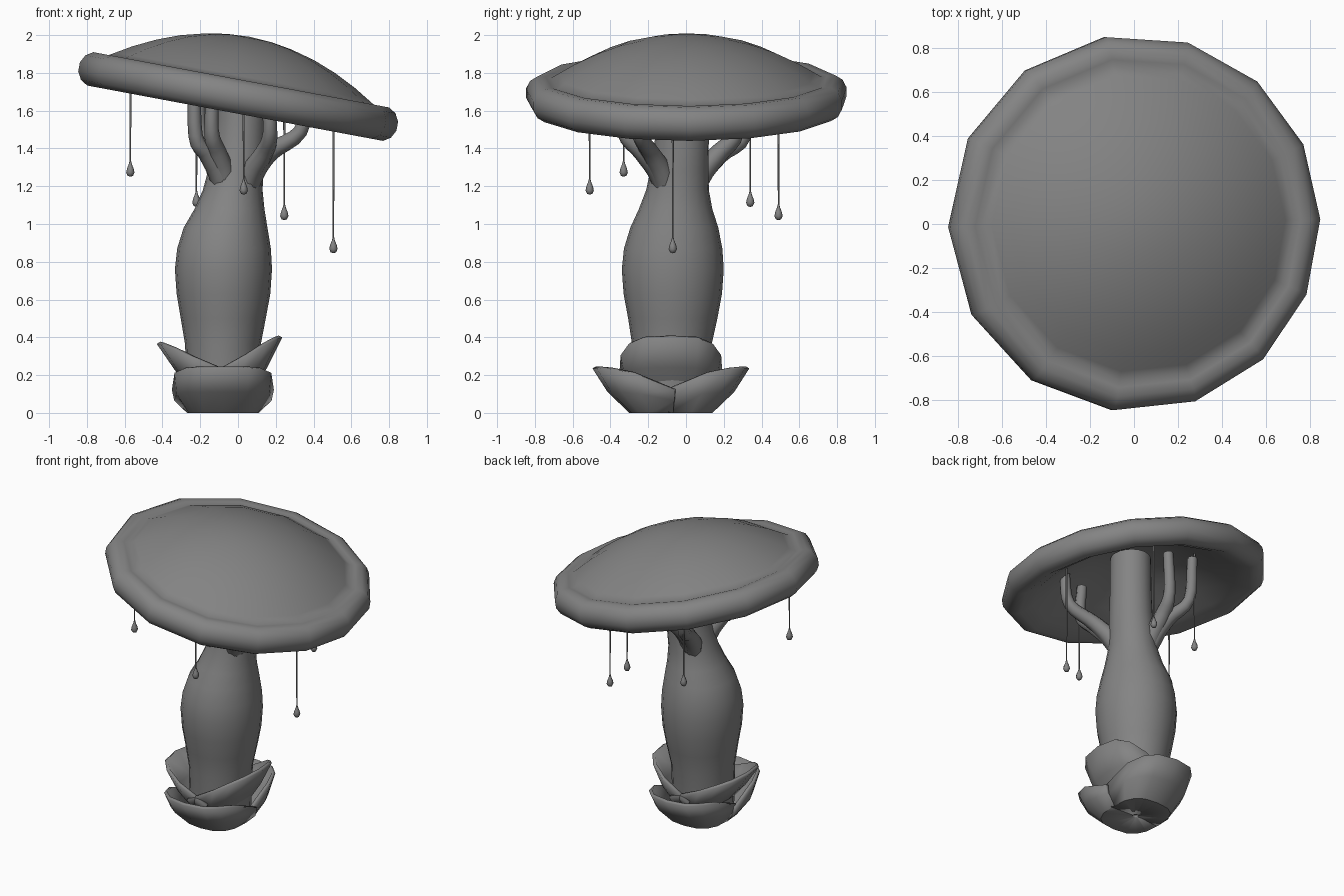
import bpy, math
from mathutils import Vector, Matrix

if "Cube" in bpy.data.objects:
    bpy.data.objects.remove(bpy.data.objects["Cube"])

GREY = bpy.data.materials.new("dark_grey")
GREY.diffuse_color = (.23, .23, .23, 1)
GREY.use_nodes = True
GREY.node_tree.nodes["Principled BSDF"].inputs["Base Color"].default_value = GREY.diffuse_color


def make(name, verts, faces, angle=60):
    me = bpy.data.meshes.new(name)
    me.from_pydata(verts, [], faces)
    me.validate()
    me.materials.append(GREY)
    ob = bpy.data.objects.new(name, me)
    bpy.context.collection.objects.link(ob)
    bpy.ops.object.select_all(action='DESELECT')
    ob.select_set(True)
    bpy.context.view_layer.objects.active = ob
    bpy.ops.object.mode_set(mode='EDIT')
    bpy.ops.mesh.select_all(action='SELECT')
    bpy.ops.mesh.remove_doubles(threshold=0.0005)
    bpy.ops.mesh.normals_make_consistent(inside=False)
    bpy.ops.object.mode_set(mode='OBJECT')
    bpy.ops.object.shade_smooth_by_angle(angle=math.radians(angle))
    return ob


def skin(rings):
    """Bridge equal rings of points into quads."""
    n, m = len(rings[0]), len(rings)
    faces = [(i * n + j, i * n + (j + 1) % n, (i + 1) * n + (j + 1) % n, (i + 1) * n + j)
             for i in range(m - 1) for j in range(n)]
    return [p for r in rings for p in r], faces


def lathe(name, profile, angles, y_scale=1.0, smooth=60):
    """profile rows: radius, height, optional axis x and y."""
    rings = []
    for r, z, *c in profile:
        cx, cy = c or (0, 0)
        r = max(r, 0.0001)
        rings.append([(cx + r * math.cos(a), cy + r * y_scale * math.sin(a), z)
                      for a in angles])
    return make(name, *skin(rings), smooth)


def even(n):
    return [math.tau * k / n for k in range(n)]


def tube(name, pts, radii, sides=8, steps=4):
    """Smooth tapered tube through points (Catmull-Rom)."""
    P = [Vector(p) for p in pts]
    P = [2 * P[0] - P[1]] + P + [2 * P[-1] - P[-2]]
    path = []
    for i in range(1, len(P) - 2):
        a, b, c, d = P[i - 1:i + 3]
        for s in range(steps):
            t = s / steps
            q = 0.5 * (2 * b + (c - a) * t + (2 * a - 5 * b + 4 * c - d) * t * t
                       + (3 * b - a - 3 * c + d) * t ** 3)
            path.append((q, radii[i - 1] * (1 - t) + radii[i] * t))
    path.append((P[-2], radii[-1]))
    rings = []
    for i, (q, r) in enumerate(path):
        tan = path[min(i + 1, len(path) - 1)][0] - path[max(i - 1, 0)][0]
        rot = Vector((0, 0, 1)).rotation_difference(tan)
        rings.append([q + rot @ Vector((r * math.cos(a), r * math.sin(a), 0))
                      for a in even(sides)])
    v, f = skin(rings)
    n = len(v)
    f += [tuple(range(sides)), tuple(range(n - sides, n))]
    return make(name, v, f)


# Tilted hollow cap with rolled rim, 14 slightly uneven sides
TILT = math.radians(10.6)
cap_angles = [a + math.radians(1.2 - 5 * math.sin(a)) for a in even(14)]
rim = [(.775 + .085 * math.cos(math.radians(a)), .005 + .093 * math.sin(math.radians(a)))
       for a in range(105, -106, -30)]
cap = lathe("cap", [
    (0, .327), (.12, .32), (.23, .302), (.36, .268), (.48, .222), (.60, .163),
    (.68, .115), (.725, .088)] + rim + [
    (.66, -.045), (.51, .04), (.40, .1), (.25, .17), (0, .205)], cap_angles, 1, 75)
cap.matrix_world = Matrix.Translation((0, .004, 1.67)) @ Matrix.Rotation(TILT, 4, 'Y')

# Bulging stem with a slightly wandering axis
lathe("stem", [
    (0, .02, -.08, -.08), (.19, .02, -.08, -.08), (.2, .36, -.08, -.075),
    (.225, .5, -.078, -.07), (.248, .63, -.077, -.07), (.257, .76, -.077, -.07),
    (.248, .87, -.074, -.068), (.222, .98, -.066, -.062), (.185, 1.08, -.045, -.055),
    (.158, 1.18, -.028, -.045), (.147, 1.28, -.012, -.035), (.138, 1.4, .005, -.025),
    (.132, 1.55, .015, -.015), (.128, 1.83, .02, -.01), (0, 1.83, .02, -.01)],
    even(20), 1.05)

# Forked branches that grow out of the stem and brace the cap
BRANCHES = {
    "right_branch_outer": [(.01, -.08, 1.06), (.07, -.12, 1.25), (.17, -.19, 1.38),
                           (.33, -.25, 1.49), (.37, -.25, 1.7)],
    "right_branch_inner": [(.0, -.08, 1.06), (.06, -.13, 1.25), (.14, -.23, 1.38),
                           (.17, -.33, 1.49), (.15, -.34, 1.72)],
    "left_branch_outer": [(-.04, -.08, 1.06), (-.09, -.13, 1.25), (-.16, -.19, 1.37),
                          (-.225, -.24, 1.47), (-.23, -.24, 1.82)],
    "left_branch_inner": [(-.04, -.08, 1.06), (-.07, -.13, 1.25), (-.11, -.2, 1.38),
                          (-.14, -.27, 1.5), (-.13, -.27, 1.8)],
    "back_branch_outer": [(-.07, .0, 1.06), (-.1, .07, 1.25), (-.14, .18, 1.37),
                          (-.2, .31, 1.47), (-.21, .33, 1.77)],
    "back_branch_inner": [(-.06, .0, 1.06), (-.08, .07, 1.25), (-.09, .18, 1.38),
                          (-.07, .27, 1.49), (-.06, .27, 1.78)],
}
for name, pts in BRANCHES.items():
    tube(name, pts, [.05, .062, .05, .038, .033])

# Hanging drops on threads: x, y, lowest z
DROPS = [(-.57, -.33, 1.25), (-.22, .34, 1.09), (.03, -.51, 1.155),
         (.245, .49, 1.02), (.505, -.07, .845)]
for i, (x, y, z) in enumerate(DROPS):
    top = 1.67 - x * math.tan(TILT) + .3 - .5 * math.hypot(x, y)
    lathe(f"drop_{i + 1}", [
        (0, z, x, y), (.014, z + .005, x, y), (.022, z + .022, x, y),
        (.018, z + .042, x, y), (.008, z + .068, x, y), (.004, z + .085, x, y),
        (.006, top, x, y), (0, top, x, y)], even(8))


# Cupped leaves around the foot
def petal(name, angle, out, wide, zs, drop, power, span):
    d = Vector((math.cos(angle), math.sin(angle), 0))
    p = Vector((-d.y, d.x, 0))
    n, verts, faces = 8, [], []
    for o, w, z, k in zip(out, wide, zs, (0, 0, .4, 1)):
        for j in range(n + 1):
            th = math.radians(span) * (2 * j / n - 1)
            s, c = [math.copysign(abs(v) ** .72, v) for v in (math.sin(th), math.cos(th))]
            q = Vector((-.08, -.08, 0)) + d * (o * c) + p * (w * s)
            q.z = z - k * drop * (1 - max(c, -.1)) ** power
            verts.append(q)
    for i in range(3):
        for j in range(n):
            a = i * (n + 1) + j
            faces.append((a, a + 1, a + n + 2, a + n + 1))
    ob = make(name, verts, faces, 40)
    # thicken toward the stem, whichever way the faces ended up pointing
    mid = ob.data.polygons[len(ob.data.polygons) - n // 2]
    mod = ob.modifiers.new("thickness", 'SOLIDIFY')
    mod.thickness = .022
    mod.offset = -1 if mid.normal.dot(d) > 0 else 1


for name, ang, w in (("front_lower_leaf", -90, .27), ("back_lower_leaf", 90, .255)):
    petal(name, math.radians(ang), (.02, .22, .335, .415), (.02, .19, w - .012, w),
          (0, 0, .11, .235), .1, 2.2, 91)
petal("right_upper_leaf", 0, (.05, .15, .235, .315), (.05, .19, .255, .275),
      (.08, .1, .24, .4), .18, 1.2, 97)
petal("left_upper_leaf", math.pi, (.05, .15, .25, .35), (.05, .19, .255, .275),
      (.08, .1, .22, .365), .15, 1.2, 97)
